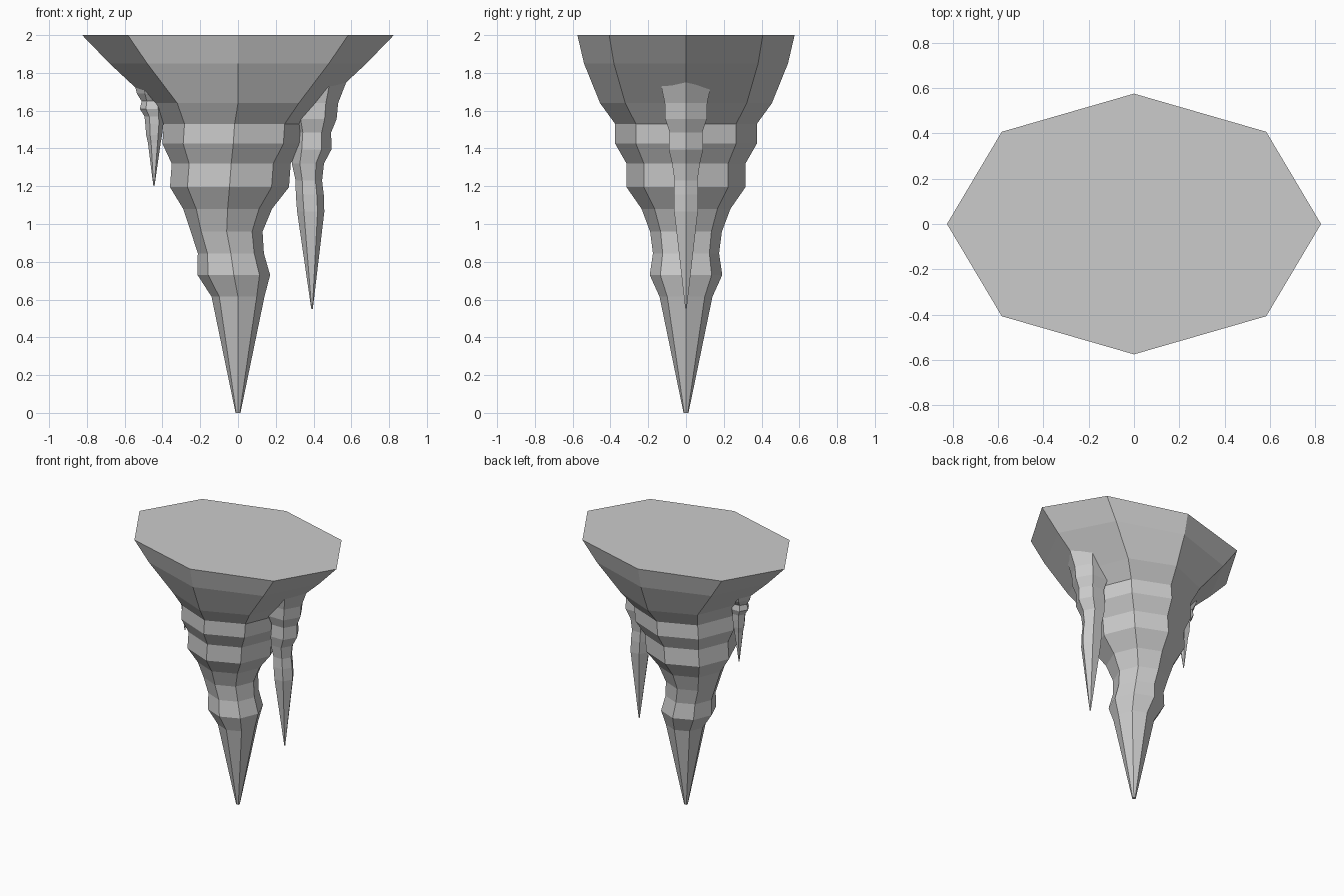
import bpy, bmesh
from math import cos, sin, tau


def spike(name, sides, rings):
    """Loft flat-faced rings (z, centre x, radius x, radius y) from root to tip."""
    bm = bmesh.new()
    loops = []
    for z, cx, rx, ry in rings:
        loops.append([bm.verts.new((cx + rx * cos(tau * i / sides),
                                    ry * sin(tau * i / sides), z))
                      for i in range(sides)])
    for a, b in zip(loops, loops[1:]):
        for i in range(sides):
            j = (i + 1) % sides
            bm.faces.new((a[i], b[i], b[j], a[j]))
    bm.faces.new(loops[0])
    bm.faces.new(loops[-1][::-1])
    bmesh.ops.recalc_face_normals(bm, faces=bm.faces)
    mesh = bpy.data.meshes.new(name)
    bm.to_mesh(mesh)
    bm.free()
    obj = bpy.data.objects.new(name, mesh)
    bpy.context.collection.objects.link(obj)
    return obj


def round_rings(points):
    return [(z, cx, r, r) for z, cx, r in points]


# Main stalactite: oval ceiling root narrowing to a wavering round spike
spike("main_stalactite", 8,
      [(2.0, 0, 0.825, 0.575), (1.85, 0, 0.68, 0.54)] + round_rings([
          (1.64, 0, 0.455), (1.53, -0.018, 0.375), (1.425, -0.025, 0.375),
          (1.32, -0.036, 0.315), (1.195, -0.045, 0.315), (1.08, -0.055, 0.235),
          (0.96, -0.06, 0.19), (0.845, -0.038, 0.175), (0.73, -0.022, 0.192),
          (0.615, 0, 0.14), (0, 0, 0.013)]))

# Longer side stalactite, root buried in the main one
spike("right_stalactite", 6,
      [(1.82, 0.40, 0.2, 0.172)] + round_rings([
          (1.64, 0.40, 0.13), (1.555, 0.395, 0.127), (1.485, 0.393, 0.10),
          (1.395, 0.39, 0.105), (1.32, 0.37, 0.085), (1.23, 0.375, 0.07),
          (1.155, 0.38, 0.074), (1.065, 0.385, 0.072), (0.55, 0.392, 0.004)]))

# Short side stalactite
spike("left_stalactite", 6, round_rings([
    (1.75, -0.45, 0.10), (1.69, -0.45, 0.085), (1.65, -0.455, 0.055),
    (1.61, -0.455, 0.065), (1.57, -0.445, 0.05), (1.53, -0.443, 0.048),
    (1.47, -0.444, 0.042), (1.43, -0.443, 0.034), (1.2, -0.445, 0.003)]))
